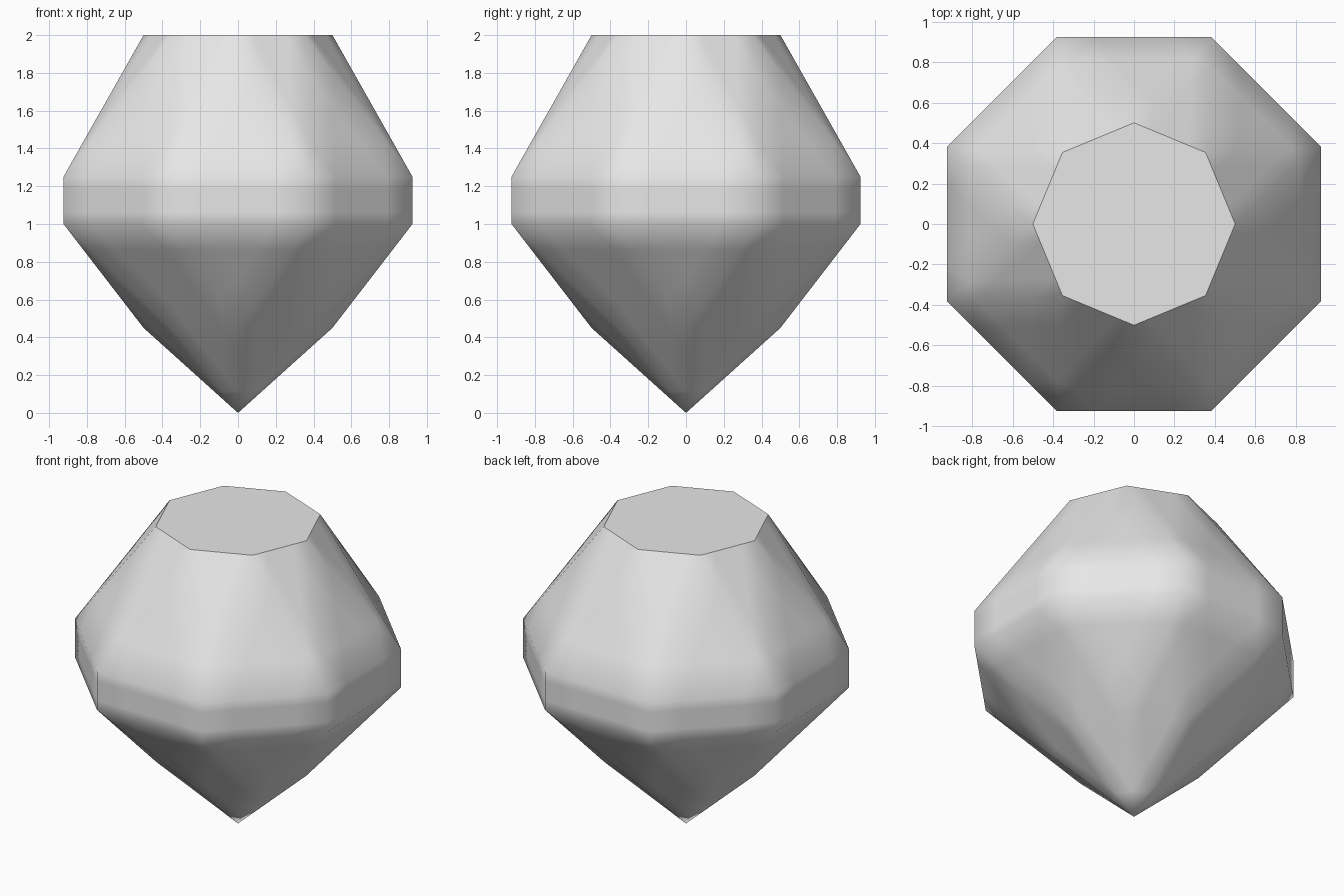
import bpy
import bmesh
from math import cos, sin, pi, radians

cube = bpy.data.objects.get("Cube")
if cube:
    bpy.data.objects.remove(cube, do_unlink=True)

SIDES = 8

# Single stone colour
stone = bpy.data.materials.new("pale_grey_stone")
stone.use_nodes = True
grey = (0.8, 0.8, 0.8, 1.0)
stone.diffuse_color = grey
stone.node_tree.nodes["Principled BSDF"].inputs["Base Color"].default_value = grey

bm = bmesh.new()


def ring(radius, z, turn):
    """Octagon of vertices, turned by a fraction of one side."""
    step = 2 * pi / SIDES
    return [bm.verts.new((radius * cos((i + turn) * step),
                          radius * sin((i + turn) * step), z))
            for i in range(SIDES)]


def facets(straight, turned):
    """Zigzag of triangles between a straight ring and a half-turned one."""
    for i in range(SIDES):
        j = (i + 1) % SIDES
        bm.faces.new((straight[i], turned[i], straight[j]))
        bm.faces.new((straight[j], turned[i], turned[j]))


table = ring(0.5, 2.0, 0)
girdle_top = ring(1.0, 1.25, 0.5)
girdle_base = ring(1.0, 1.0, 0.5)
pavilion = ring(0.5, 0.45, 0)
tip = bm.verts.new((0, 0, 0))

# Crown, girdle band, pavilion and point
facets(table, girdle_top)
facets(pavilion, girdle_base)
for i in range(SIDES):
    j = (i + 1) % SIDES
    bm.faces.new((girdle_top[i], girdle_base[i], girdle_base[j], girdle_top[j]))
    bm.faces.new((pavilion[i], tip, pavilion[j]))

# Fine grid on each facet keeps it flat inside with softened edges
bmesh.ops.subdivide_edges(bm, edges=bm.edges[:], cuts=3, use_grid_fill=True)

# Flat table closing the top
rim = [e for e in bm.edges if e.is_boundary]
bmesh.ops.contextual_create(bm, geom=rim)
bmesh.ops.recalc_face_normals(bm, faces=bm.faces[:])

mesh = bpy.data.meshes.new("gem")
bm.to_mesh(mesh)
bm.free()
mesh.materials.append(stone)
gem = bpy.data.objects.new("gem", mesh)
bpy.context.collection.objects.link(gem)

# Smooth facets, crisp table rim
bpy.ops.object.select_all(action="DESELECT")
gem.select_set(True)
bpy.context.view_layer.objects.active = gem
bpy.ops.object.shade_smooth_by_angle(angle=radians(50))
